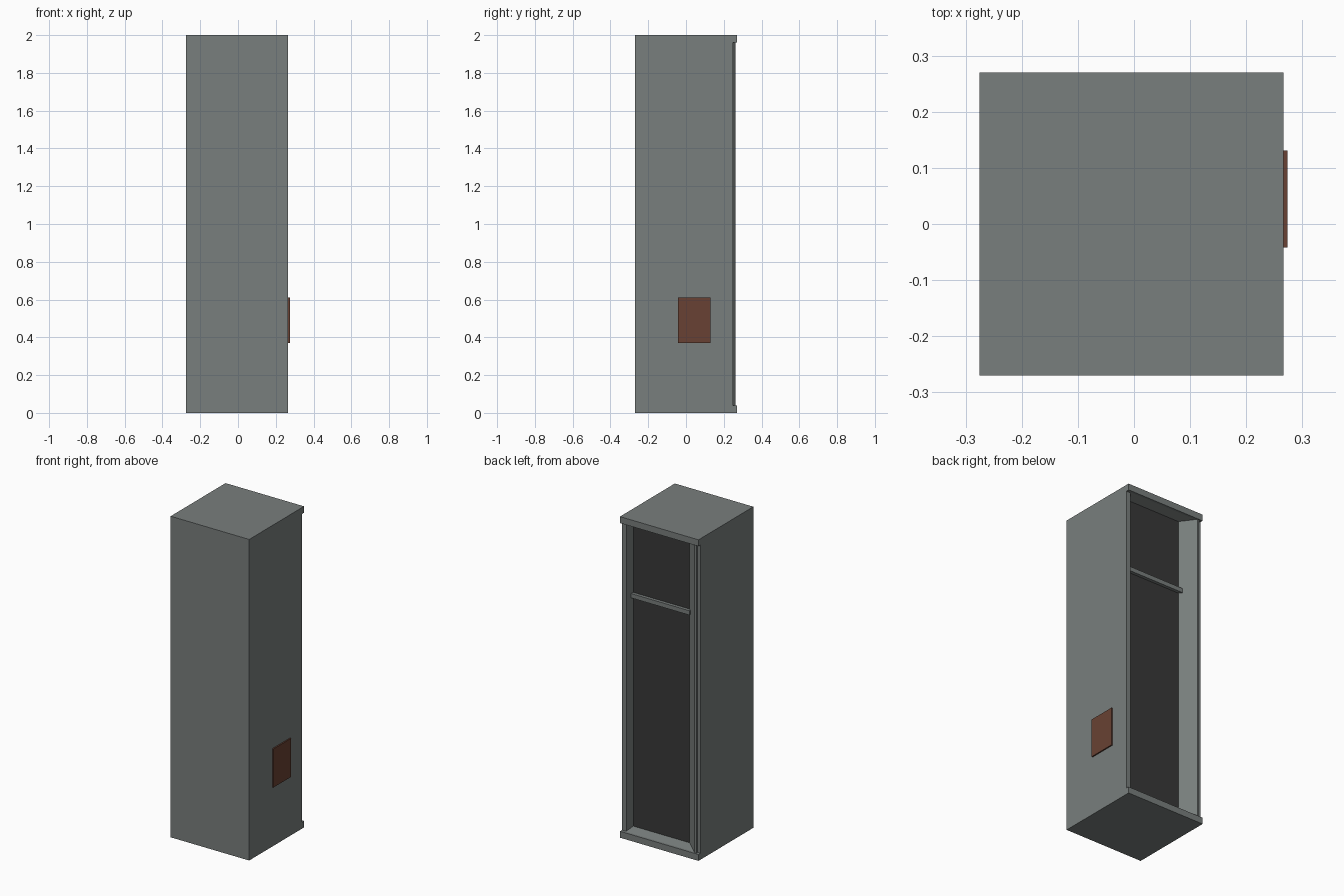
import bpy, bmesh
from mathutils import Vector

cube = bpy.data.objects.get("Cube")
if cube:
    bpy.data.objects.remove(cube, do_unlink=True)


def material(name, rgb):
    m = bpy.data.materials.new(name)
    m.use_nodes = True
    m.diffuse_color = (*rgb, 1)
    m.node_tree.nodes["Principled BSDF"].inputs["Base Color"].default_value = (*rgb, 1)
    return m


GREY = material("slate_grey", (0.19, 0.21, 0.205))
DARK = material("charcoal", (0.04, 0.04, 0.04))
BROWN = material("rust_brown", (0.14, 0.053, 0.033))


def prism(name, outline, axis, low, high, mat):
    """Extrude a flat outline along x (outline in y, z) or z (outline in x, y)."""
    place = (lambda a, b, t: (t, a, b)) if axis == "x" else (lambda a, b, t: (a, b, t))
    bm = bmesh.new()
    face = bm.faces.new([bm.verts.new(place(a, b, low)) for a, b in outline])
    ext = bmesh.ops.extrude_face_region(bm, geom=[face])
    shift = Vector(place(0, 0, high - low))
    bmesh.ops.translate(bm, vec=shift, verts=[v for v in ext["geom"] if isinstance(v, bmesh.types.BMVert)])
    bmesh.ops.recalc_face_normals(bm, faces=bm.faces)
    mesh = bpy.data.meshes.new(name)
    bm.to_mesh(mesh)
    bm.free()
    mesh.materials.append(mat)
    ob = bpy.data.objects.new(name, mesh)
    bpy.context.collection.objects.link(ob)
    return ob


def box(name, x, y, z, mat):
    return prism(name, [(x[0], y[0]), (x[1], y[0]), (x[1], y[1]), (x[0], y[1])], "z", *z, mat)


LEFT, RIGHT, FRONT, BACK = 0.266, -0.275, -0.27, 0.27
LIP, RECESS = 0.04, 0.195

# Cabinet body with a shallow recess and one splayed jamb
body = prism("cabinet_body", [
    (RIGHT, FRONT), (LEFT, FRONT), (LEFT, 0.25), (0.236, 0.25), (0.227, RECESS),
    (-0.161, RECESS), (-0.243, 0.262), (-0.255, 0.262), (-0.255, 0.25), (RIGHT, 0.25),
], "z", LIP, 2 - LIP, GREY)

# Dark panel at the bottom of the recess
body.data.materials.append(DARK)
for p in body.data.polygons:
    if p.normal.y > 0.99 and abs(p.center.y - RECESS) < 0.005:
        p.material_index = 1

# Base and top slabs, each with a sloped sill into the recess
for name, flip in (("base", False), ("top", True)):
    z = (lambda h: 2 - h) if flip else (lambda h: h)
    box(name + "_slab", (RIGHT, LEFT), (FRONT, BACK), sorted((z(0), z(LIP))), GREY)
    prism(name + "_sill", [(0.18, z(0.03)), (0.255, z(0.03)), (0.255, z(LIP)),
                           (RECESS, z(0.054)), (0.18, z(0.054))], "x", -0.25, 0.24, GREY)

# Rail across the recess and plate on the side
box("cross_rail", (-0.175, 0.229), (0.18, 0.215), (1.483, 1.51), GREY)
box("side_plate", (0.265, 0.274), (-0.042, 0.131), (0.37, 0.61), BROWN)
